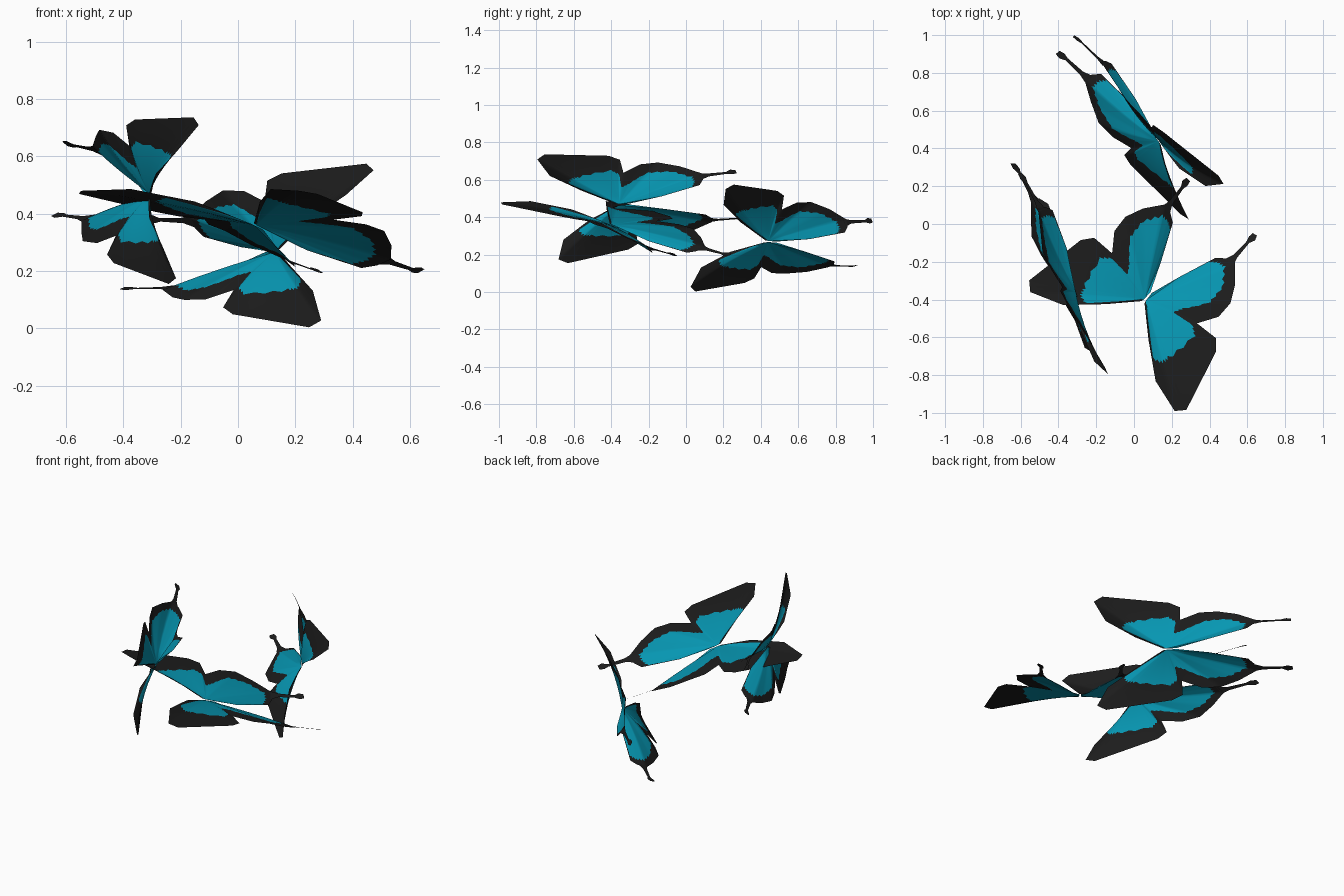
import bpy
import math
from mathutils import Vector

cube = bpy.data.objects.get("Cube")
if cube:
    bpy.data.objects.remove(cube, do_unlink=True)


def flat_material(name, rgb):
    mat = bpy.data.materials.new(name)
    mat.use_nodes = True
    color = (*rgb, 1.0)
    mat.diffuse_color = color
    shader = mat.node_tree.nodes["Principled BSDF"]
    shader.inputs["Base Color"].default_value = color
    shader.inputs["Roughness"].default_value = 0.9
    return mat


TEAL = flat_material("teal", (0.002, 0.31, 0.45))
BLACK = flat_material("soft black", (0.012, 0.012, 0.012))

# Wing edge from front to rear: span, back, lift, teal share of the radius
EDGE = [
    (0.01, -0.02, 0.002, 0.2),
    (0.147, -0.168, 0.043, 0.2),
    (0.316, -0.32, 0.05, 0.72),
    (0.495, -0.375, 0.03, 0.56),
    (0.539, -0.33, 0.03, 0.53),
    (0.464, 0.014, 0.05, 0.69),
    (0.417, 0.07, 0.05, 0.66),
    (0.291, 0.07, 0.037, 0.53),
    (0.357, 0.17, 0.045, 0.51),
    (0.36, 0.268, 0.046, 0.75),
    (0.316, 0.37, 0.02, 0.86),
    (0.24, 0.47, -0.006, 0.88),
    (0.19, 0.46, -0.03, 0.90),
    (0.146, 0.43, -0.047, 0.91),
    (0.063, 0.222, -0.035, 0.95),
    (0.004, 0.05, -0.003, 0.95),
]
# Tail ribbon: centre span, back, half width
TAIL = [(0.216, 0.45, 0.028), (0.222, 0.50, 0.012), (0.226, 0.60, 0.008),
        (0.230, 0.628, 0.019), (0.228, 0.655, 0.013)]

STEPS = 5
ROOT = Vector((0.006, 0.0, 0.0))
BULGE = 0.045


def build_wing(name, origin, axes, sign):
    span, back, lift = axes
    verts, faces, mats = [], [], []

    def put(p):
        verts.append(origin + span * (p.x * sign) + back * p.y + lift * p.z)
        return len(verts) - 1

    def face(ids, slot):
        faces.append(ids if sign > 0 else ids[::-1])
        mats.append(slot)

    # Sample the edge and lay slightly arched spokes from the root to it
    samples = []
    for a, b in zip(EDGE, EDGE[1:]):
        for k in range(STEPS):
            samples.append(tuple(u + (v - u) * k / STEPS for u, v in zip(a, b)))
    samples.append(EDGE[-1])

    centre = put(ROOT)
    spokes = []
    for i, (x, y, z, share) in enumerate(samples):
        share += 0.015 if i % 2 else -0.015
        reach = Vector((x, y, z)) - ROOT
        arch = BULGE * reach.length * x
        spoke = []
        for t in (share / 4, share / 2, share * 0.75, share, (1 + share) / 2, 1.0):
            rise = Vector((0, 0, 4 * t * (1 - t) * arch))
            spoke.append(put(ROOT + reach * t + rise))
        spokes.append(spoke)

    # Teal inside, black border outside
    for p, q in zip(spokes, spokes[1:]):
        face((centre, p[0], q[0]), 0)
        for ring in range(5):
            face((p[ring], p[ring + 1], q[ring + 1], q[ring]), 0 if ring < 3 else 1)

    # Tail with a small knob
    rows = []
    for i, (x, y, w) in enumerate(TAIL):
        z = -0.014 + 0.003 * i
        rows.append((put(Vector((x + w, y, z + w * 0.5))),
                     put(Vector((x - w, y, z - w * 0.5)))))
    for p, q in zip(rows, rows[1:]):
        face((p[0], q[0], q[1], p[1]), 1)

    mesh = bpy.data.meshes.new(name)
    mesh.from_pydata([v[:] for v in verts], [], faces)
    mesh.materials.append(TEAL)
    mesh.materials.append(BLACK)
    for poly, slot in zip(mesh.polygons, mats):
        poly.material_index = slot
    mesh.update()
    obj = bpy.data.objects.new(name, mesh)
    bpy.context.scene.collection.objects.link(obj)
    bpy.ops.object.select_all(action="DESELECT")
    obj.select_set(True)
    bpy.context.view_layer.objects.active = obj
    bpy.ops.object.shade_smooth_by_angle(angle=math.radians(40))


# Each butterfly: root position, then its span, back and lift directions
BUTTERFLIES = {
    "front_butterfly": ((0.06, -0.40, 0.36),
                        (0.772, -0.636, 0.0), (0.617, 0.749, -0.242), (0.154, 0.187, 0.97)),
    "side_butterfly": ((-0.31, -0.355, 0.467),
                       (0.08, -0.115, 0.54), (-0.483, 0.99, 0.083), (-1.6, -0.4, 0.2)),
    "back_butterfly": ((0.13, 0.44, 0.27),
                       (0.185, 0.19, 0.53), (-0.755, 0.778, -0.012), (-1.04, -1.0, 0.5)),
}
for label, (origin, *axes) in BUTTERFLIES.items():
    for side, sign in (("left", 1), ("right", -1)):
        build_wing(f"{label}_{side}_wing", Vector(origin),
                   [Vector(a) for a in axes], sign)
